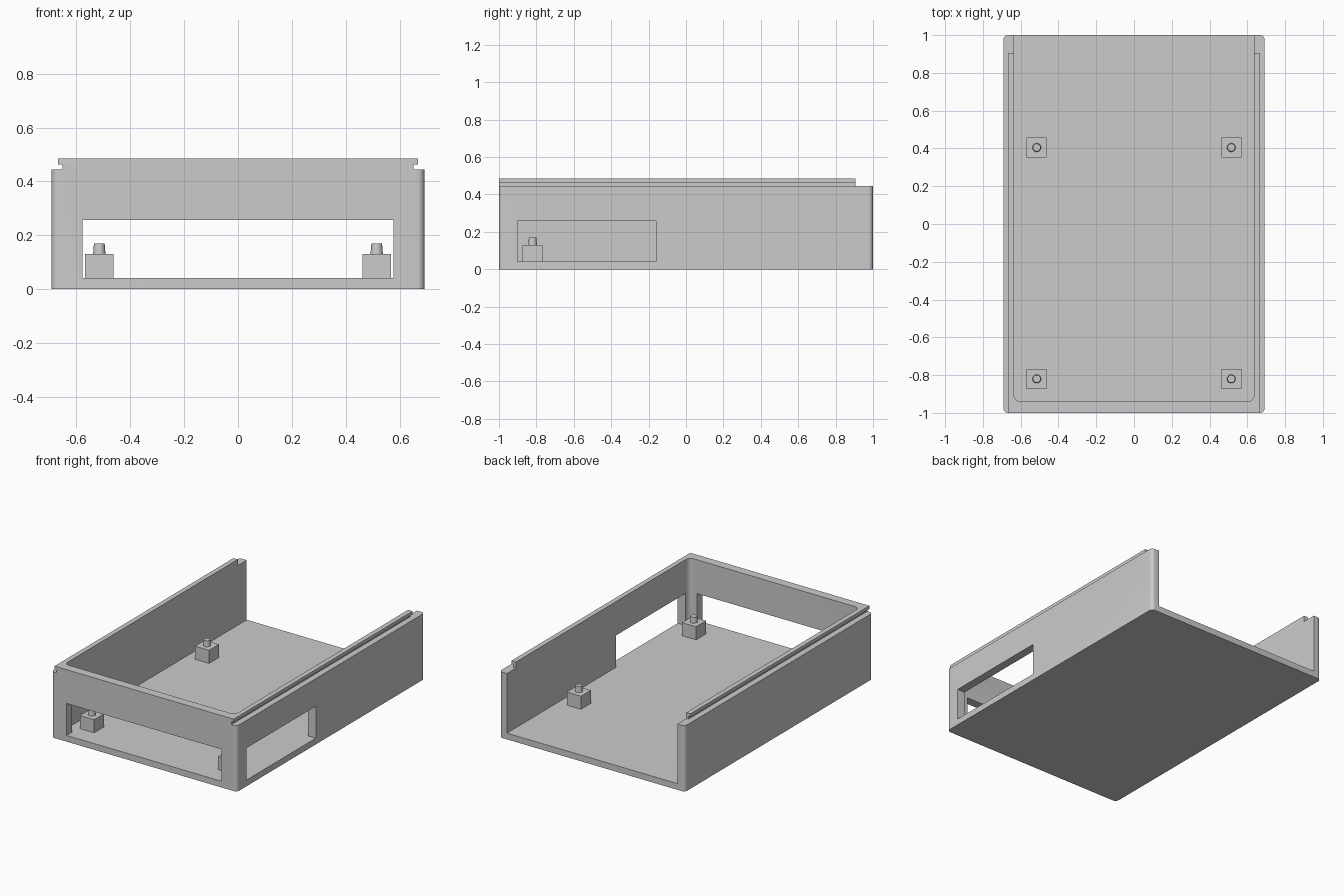
import bpy, bmesh, math

cube = bpy.data.objects.get("Cube")
if cube:
    bpy.data.objects.remove(cube, do_unlink=True)

HX, HY = 0.692, 1.0       # outer half sizes
IX, FLOOR = 0.635, 0.042  # inner half width, floor height
WALL, TOP = 0.444, 0.485  # wall height, rail height
RAIL_END = 0.905

grey = bpy.data.materials.new("light_grey_plastic")
grey.use_nodes = True
colour = (0.6, 0.6, 0.6, 1)
grey.diffuse_color = colour
grey.node_tree.nodes["Principled BSDF"].inputs["Base Color"].default_value = colour


def box(name, x, y, z, radius=0.0):
    """Box from (min, max) ranges, with optional rounded upright edges."""
    bm = bmesh.new()
    bmesh.ops.create_cube(bm, size=1)
    for v in bm.verts:
        v.co = [r[0] + (c + 0.5) * (r[1] - r[0]) for c, r in zip(v.co, (x, y, z))]
    if radius:
        upright = [e for e in bm.edges
                   if abs(e.verts[0].co.z - e.verts[1].co.z) > 0.01]
        bmesh.ops.bevel(bm, geom=upright, offset=radius, segments=6,
                        profile=0.5, affect='EDGES')
    mesh = bpy.data.meshes.new(name)
    bm.to_mesh(mesh)
    bm.free()
    mesh.materials.append(grey)
    obj = bpy.data.objects.new(name, mesh)
    bpy.context.collection.objects.link(obj)
    return obj


def activate(obj):
    bpy.ops.object.select_all(action='DESELECT')
    obj.select_set(True)
    bpy.context.view_layer.objects.active = obj


# Tray block with rounded corners
tray = box("tray", (-HX, HX), (-HY, HY), (0, TOP), 0.025)

# Cutters: cavity open at the back, windows, rail end step
cutters = [
    box("cavity", (-IX, IX), (-0.94, 1.2), (FLOOR, 0.7), 0.035),
    box("front_window", (-0.578, 0.578), (-1.2, -0.9), (FLOOR, 0.257)),
    box("side_window", (0.6, 0.9), (-0.9, -0.16), (FLOOR, 0.257)),
    box("rail_end", (-0.9, 0.9), (RAIL_END, 1.2), (WALL, 0.7)),
]
# Undercut groove and rail edge along each side
for s in (-1, 1):
    cutters.append(box("groove", sorted((s * 0.652, s * 0.9)), (-1.2, 1.2), (WALL, 0.463)))
    cutters.append(box("rail_edge", sorted((s * 0.668, s * 0.9)), (-1.2, 1.2), (0.455, 0.7)))

activate(tray)
for cutter in cutters:
    cutter.hide_render = True
    mod = tray.modifiers.new("cut", 'BOOLEAN')
    mod.operation, mod.solver, mod.object = 'DIFFERENCE', 'EXACT', cutter
    bpy.ops.object.modifier_apply(modifier=mod.name)
    bpy.data.objects.remove(cutter, do_unlink=True)
bpy.ops.object.shade_smooth_by_angle(angle=math.radians(30))

# Four square standoffs with tapered locating pegs
for end, y in (("front", -0.82), ("back", 0.405)):
    for side, x in (("right", -0.515), ("left", 0.515)):
        box(f"standoff_{end}_{side}", (x - 0.053, x + 0.053),
            (y - 0.053, y + 0.053), (FLOOR, 0.13))
        bpy.ops.mesh.primitive_cone_add(vertices=24, radius1=0.023, radius2=0.02,
                                        depth=0.04, location=(x, y, 0.149))
        peg = bpy.context.object
        peg.name = f"peg_{end}_{side}"
        peg.data.materials.append(grey)
        bpy.ops.object.shade_smooth_by_angle(angle=math.radians(30))
